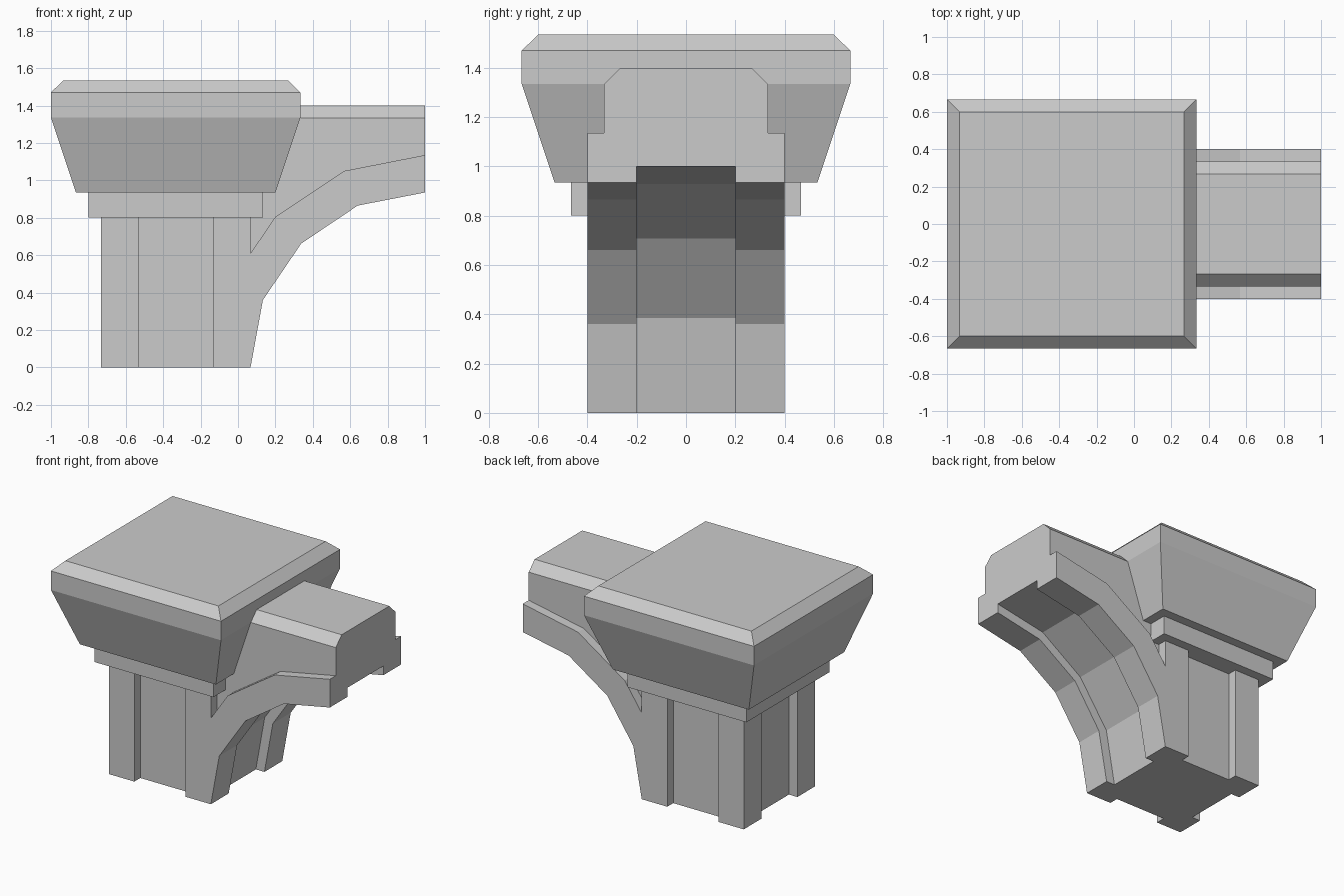
import bpy, bmesh
from mathutils import Vector

if "Cube" in bpy.data.objects:
    bpy.data.objects.remove(bpy.data.objects["Cube"])


def make_object(name, bm):
    bmesh.ops.recalc_face_normals(bm, faces=bm.faces)
    mesh = bpy.data.meshes.new(name)
    bm.to_mesh(mesh)
    bm.free()
    obj = bpy.data.objects.new(name, mesh)
    bpy.context.collection.objects.link(obj)
    return obj


def prism(name, points, axis, start, end):
    """Extrude a profile: axis 'y' takes (x, z) points, axis 'x' takes (y, z)."""
    bm = bmesh.new()
    place = (lambda a, b: (a, start, b)) if axis == 'y' else (lambda a, b: (start, a, b))
    face = bm.faces.new([bm.verts.new(place(a, b)) for a, b in points])
    ext = bmesh.ops.extrude_face_region(bm, geom=[face])
    d = end - start
    move = Vector((0, d, 0)) if axis == 'y' else Vector((d, 0, 0))
    bmesh.ops.translate(bm, vec=move, verts=[v for v in ext['geom'] if isinstance(v, bmesh.types.BMVert)])
    return make_object(name, bm)


def rect(a0, a1, b0, b1):
    return [(a0, b0), (a1, b0), (a1, b1), (a0, b1)]


def cut(target, cutter):
    cutter.hide_render = True
    mod = target.modifiers.new("cut", 'BOOLEAN')
    mod.operation = 'DIFFERENCE'
    mod.solver = 'EXACT'
    mod.object = cutter
    bpy.context.view_layer.objects.active = target
    bpy.ops.object.modifier_apply(modifier=mod.name)
    bpy.data.objects.remove(cutter, do_unlink=True)


CX = -0.3333  # pillar axis

# Pillar and arched beam as one side silhouette
outer = [(0.067, 0), (0.133, 0.36), (0.338, 0.662), (0.64, 0.865), (1, 0.935)]
body = prism("pillar_and_arch",
             [(-0.733, 0)] + outer + [(1, 1.4), (0, 1.4), (0, 0.87), (-0.733, 0.87)],
             'y', -0.4, 0.4)

# Sunken channel along the arch underside
inner = [(0, -0.1), (0, 0), (0.069, 0.386), (0.292, 0.708), (0.614, 0.928), (1, 1.0)]
cut(body, prism("channel_cutter", inner + [(1.1, 1.02), (1.1, -0.1)], 'y', -0.2, 0.2))

# Sunken panel on the pillar's outer end
cut(body, prism("end_panel_cutter", rect(-0.2, 0.2, -0.1, 0.84), 'x', -0.9, -0.667))

rib_top = [(0.067, 0.61), (0.2, 0.805), (0.567, 1.05), (1, 1.135), (1.1, 1.155)]
for s in (-1, 1):
    # Side panels of the pillar
    cut(body, prism("side_panel_cutter", rect(CX - 0.2, CX + 0.2, -0.1, 0.84),
                    'y', s * 0.333, s * 0.6))
    # Wall set back above the arch rib
    cut(body, prism("wall_cutter", rib_top + [(1.1, 1.6), (0.067, 1.6)], 'y', s * 0.333, s * 0.6))
    # Chamfered top edges of the beam
    cut(body, prism("chamfer_cutter",
                    [(s * 0.367, 1.3), (s * 0.367, 1.5), (s * 0.167, 1.5)], 'x', 0.07, 1.1))

# Capital: stacked square sections (half width, height)
levels = [(0.4667, 0.802), (0.4667, 0.935), (0.5333, 0.935),
          (0.6667, 1.335), (0.6667, 1.47), (0.6, 1.535)]
bm = bmesh.new()
rings = [[bm.verts.new((CX + h * sx, h * sy, z))
          for sx, sy in ((-1, -1), (1, -1), (1, 1), (-1, 1))] for h, z in levels]
for a, b in zip(rings, rings[1:]):
    for i in range(4):
        j = (i + 1) % 4
        bm.faces.new((a[i], a[j], b[j], b[i]))
bm.faces.new(rings[0])
bm.faces.new(rings[-1])
make_object("capital", bm)
